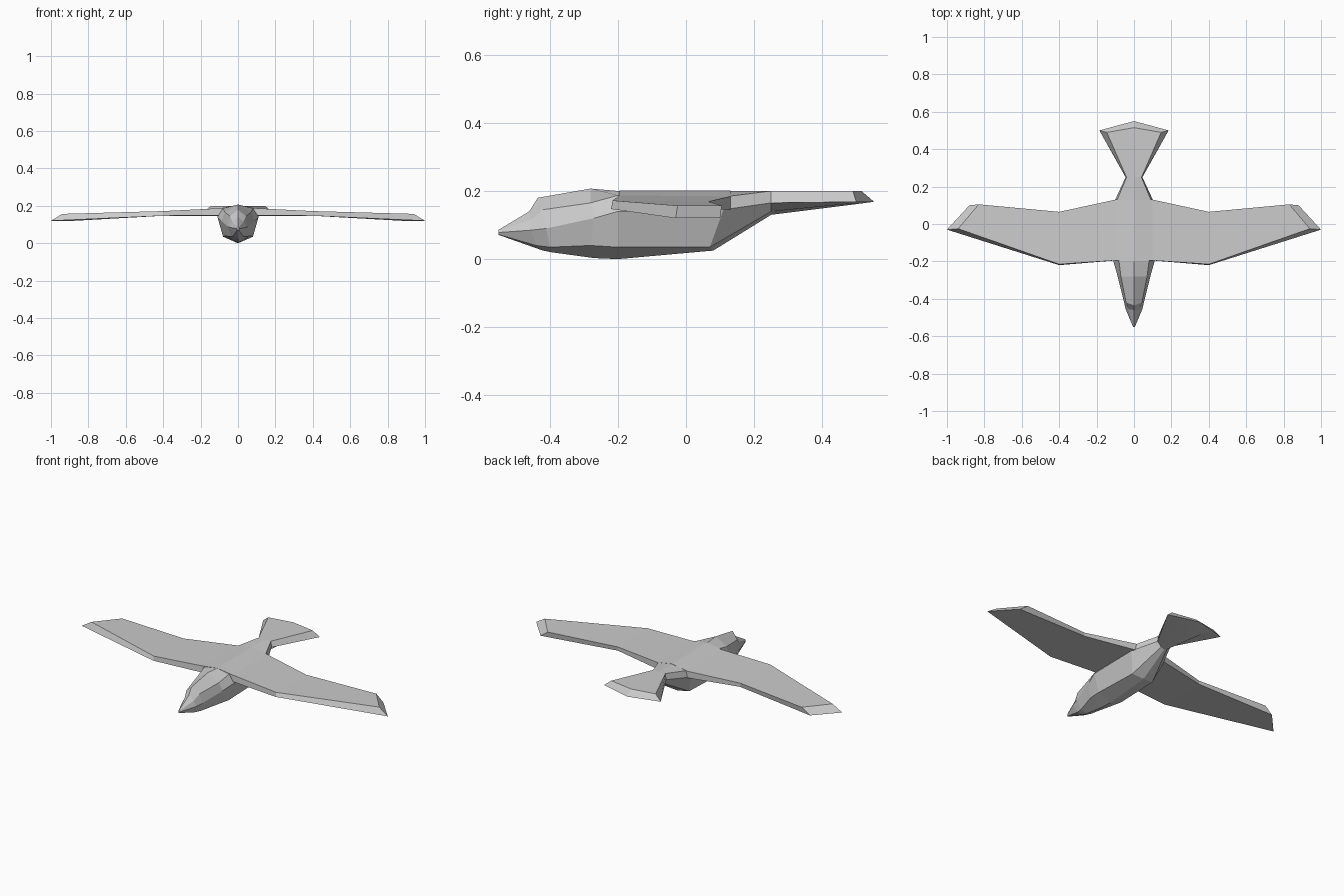
import bpy, bmesh

grey = bpy.data.materials.new("plumage_grey")
grey.diffuse_color = (0.6, 0.6, 0.6, 1)


def loft(name, rings, closed):
    """Skin the rings, cap the ends, mirror across x = 0 and weld."""
    bm = bmesh.new()
    rows = [[bm.verts.new(p) for p in ring] for ring in rings]
    n = len(rows[0])
    for a, b in zip(rows, rows[1:]):
        for i in range(n if closed else n - 1):
            j = (i + 1) % n
            bm.faces.new((a[i], a[j], b[j], b[i]))
    for row in ([rows[-1]] if closed else [rows[0], rows[-1]]):
        bm.faces.new(row)
    dup = bmesh.ops.duplicate(bm, geom=bm.verts[:] + bm.edges[:] + bm.faces[:])["geom"]
    for v in dup:
        if isinstance(v, bmesh.types.BMVert):
            v.co.x *= -1
    bmesh.ops.remove_doubles(bm, verts=bm.verts[:], dist=0.0005)
    bmesh.ops.recalc_face_normals(bm, faces=bm.faces[:])
    mesh = bpy.data.meshes.new(name)
    bm.to_mesh(mesh)
    bm.free()
    mesh.materials.append(grey)
    obj = bpy.data.objects.new(name, mesh)
    bpy.context.collection.objects.link(obj)
    return obj


# Half sections: crown, shoulder, side, belly edge, keel
neck = [(0, .25, .2), (.04, .25, .2), (.045, .25, .165), (.02, .25, .14), (0, .25, .13)]
loft("body", [
    # beak tip, beak base, face
    [(0, -.55, .086), (.004, -.55, .085), (.005, -.55, .078), (.004, -.55, .072), (0, -.55, .071)],
    [(0, -.46, .14), (.03, -.455, .115), (.045, -.455, .085), (.025, -.44, .04), (0, -.42, .025)],
    [(0, -.435, .18), (.042, -.42, .145), (.055, -.41, .09), (.035, -.40, .035), (0, -.395, .02)],
    # neck, breast, rump
    [(0, -.28, .207), (.07, -.28, .165), (.09, -.27, .12), (.07, -.28, .04), (0, -.27, .003)],
    [(0, -.2, .2), (.08, -.2, .187), (.11, -.2, .14), (.08, -.2, .035), (0, -.2, 0)],
    [(0, .13, .2), (.09, .13, .185), (.11, .11, .145), (.07, .07, .035), (0, .08, .025)],
    neck], False)

# Fanned tail with a bevelled rear edge
loft("tail", [
    neck,
    [(0, .515, .2), (.145, .49, .2), (.185, .5, .168), (.09, .495, .164), (0, .49, .16)],
    [(0, .55, .17), (.185, .5, .168), (.185, .5, .168), (.09, .526, .168), (0, .55, .168)]], False)

# Wing sections: front top, rear top, rear bottom, front bottom
loft("wings", [
    [(0, -.195, .201), (0, .13, .201), (0, .13, .145), (0, -.195, .145)],
    [(.1, -.195, .187), (.1, .13, .184), (.1, .13, .145), (.1, -.195, .148)],
    [(.4, -.215, .172), (.4, .065, .169), (.4, .065, .147), (.4, -.22, .147)],
    [(.94, -.025, .157), (.83, .105, .157), (.88, .1, .12), (1, -.03, .12)]], True)
